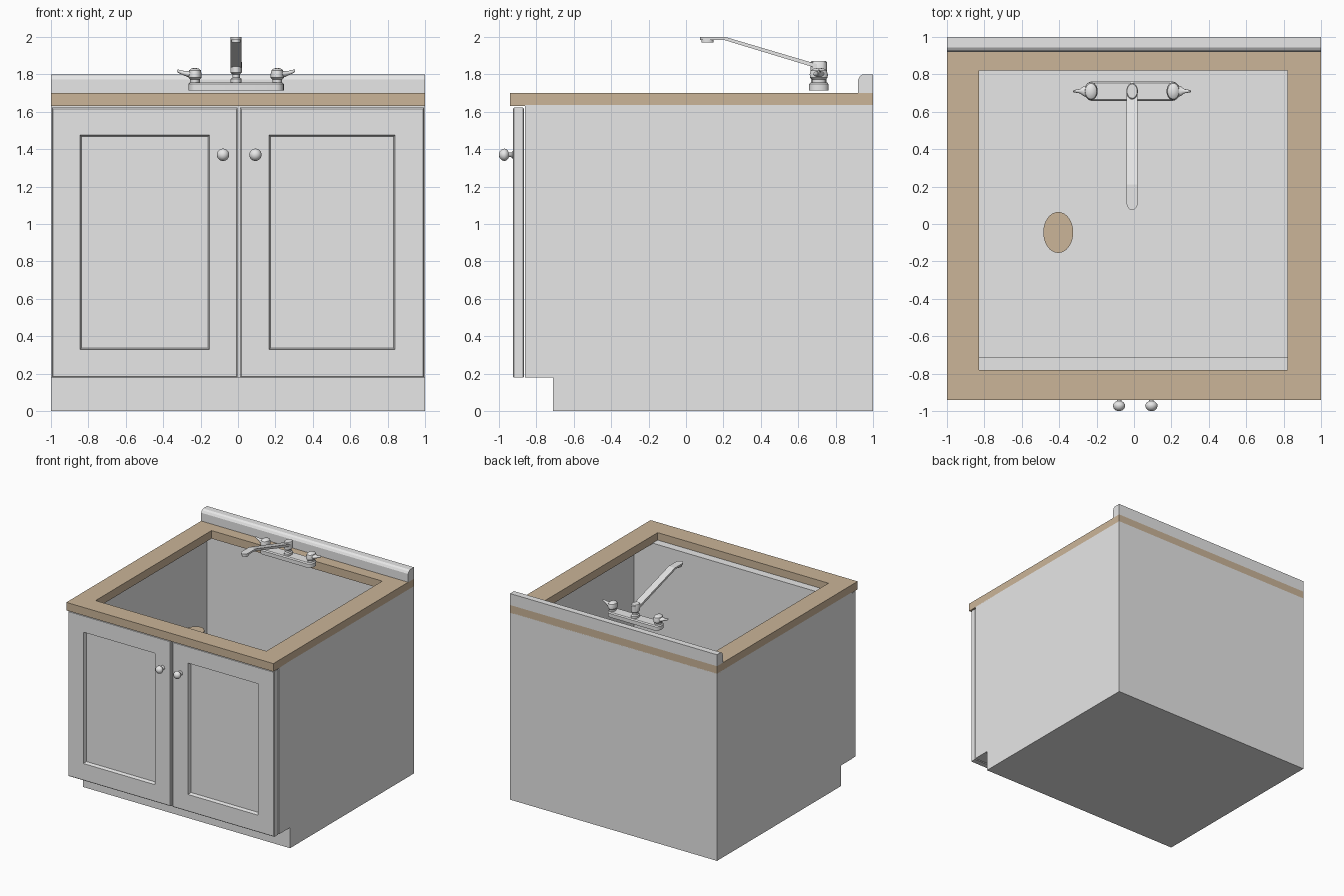
import bpy, bmesh, math

if "Cube" in bpy.data.objects:
    bpy.data.objects.remove(bpy.data.objects["Cube"])


def material(name, rgb):
    m = bpy.data.materials.new(name)
    m.diffuse_color = (*rgb, 1)
    m.use_nodes = True
    m.node_tree.nodes["Principled BSDF"].inputs["Base Color"].default_value = m.diffuse_color
    return m


GREY = material("light_grey", (0.8, 0.8, 0.8))
TAN = material("tan_counter", (0.597, 0.462, 0.316))


def finish(name, bm, mat, smooth=False):
    me = bpy.data.meshes.new(name)
    bm.to_mesh(me)
    bm.free()
    me.materials.append(mat)
    ob = bpy.data.objects.new(name, me)
    bpy.context.collection.objects.link(ob)
    if smooth:
        bpy.ops.object.select_all(action='DESELECT')
        ob.select_set(True)
        bpy.context.view_layer.objects.active = ob
        bpy.ops.object.shade_smooth_by_angle(angle=math.radians(35))
    return ob


def loft(rings, closed=False):
    """Bridge rings of equal point count; cap the ends unless closed."""
    bm = bmesh.new()
    vs = [[bm.verts.new(p) for p in r] for r in rings]
    n = len(vs[0])
    pairs = list(zip(vs, vs[1:])) + ([(vs[-1], vs[0])] if closed else [])
    for a, b in pairs:
        for i in range(n):
            j = (i + 1) % n
            bm.faces.new((a[i], a[j], b[j], b[i]))
    if not closed:
        bm.faces.new(vs[0][::-1])
        bm.faces.new(vs[-1])
    bmesh.ops.recalc_face_normals(bm, faces=bm.faces)
    return bm


def extrude_x(profile, x0, x1):
    return loft([[(x, y, z) for y, z in profile] for x in (x0, x1)])


def lathe(profile, cx, cy, sy=1.0, n=24):
    """Turn (radius, z) points about a vertical axis, stretched in y."""
    t = [2 * math.pi * i / n for i in range(n)]
    return loft([[(cx + r * math.cos(a), cy + sy * r * math.sin(a), z) for a in t]
                 for r, z in profile])


# Cabinet shell with toe kick, open above the sink space
bm = extrude_x([(-.71, 0), (1, 0), (1, 1.635), (-.71, 1.635), (-.86, 1.635),
                (-.86, .18), (-.71, .18)], -1, 1)
bm.faces.ensure_lookup_table()
top = [f for f in bm.faces if f.normal.z > .9 and f.calc_center_median().y > 0]
bmesh.ops.delete(bm, geom=top, context='FACES_ONLY')
bm.faces.new([bm.verts.new(p) for p in
              ((1, -.71, .18), (-1, -.71, .18), (-1, -.71, 1.635), (1, -.71, 1.635))])
finish("cabinet", bm, GREY)


# Counter frame around the opening
def flat_rect(x0, x1, y0, y1, z):
    return [(x0, y0, z), (x1, y0, z), (x1, y1, z), (x0, y1, z)]


outer, inner = (-1, 1, -.94, 1), (-.83, .82, -.78, .82)
finish("counter", loft([flat_rect(*outer, 1.63), flat_rect(*outer, 1.7),
                        flat_rect(*inner, 1.7), flat_rect(*inner, 1.63)], True), TAN)

# Backsplash with a softened front edge
finish("backsplash", extrude_x([(.92, 1.7), (1, 1.7), (1, 1.8), (.945, 1.8),
                                (.93, 1.79), (.92, 1.772)], -1, 1), GREY)


# Doors with recessed panels
def door_rect(x0, x1, z0, z1, y, d=0.0):
    return [(x0 + d, y, z0 + d), (x1 - d, y, z0 + d), (x1 - d, y, z1 - d), (x0 + d, y, z1 - d)]


for side, edge, panel in (("left", (-.995, -.002, .178, 1.622), (-.845, -.153, .328, 1.475)),
                          ("right", (.012, .995, .178, 1.622), (.165, .84, .328, 1.475))):
    finish(side + "_door", loft([
        door_rect(*edge, -.865, .006), door_rect(*edge, -.871), door_rect(*edge, -.919),
        door_rect(*edge, -.925, .006), door_rect(*panel, -.925),
        door_rect(*panel, -.895, .008)]), GREY)

# Round door knobs, turned upright then laid towards the front
KNOB = [(.022, -.01), (.02, .003), (.012, .01), (.012, .022), (.022, .027), (.031, .037),
        (.033, .047), (.029, .060), (.018, .071), (.006, .075)]
for side, x in (("left", -.08), ("right", .093)):
    ob = finish(side + "_knob", lathe(KNOB, 0, 0), GREY, True)
    ob.location = (x, -.925, 1.37)
    ob.rotation_euler = (math.pi / 2, 0, 0)

# Drain disc in the sink space
finish("drain_disc", lathe([(.08, 1.245), (.08, 1.26)], -.405, -.045, 1.37, 32), TAN, True)

# Faucet base plate with rounded ends
CX, CY = -.01, .71


def stadium(d, z, n=10):
    pts = []
    for s in (1, -1):
        for i in range(n + 1):
            a = -math.pi / 2 + math.pi * i / n
            pts.append((CX + s * (.215 + (.04 - d) * math.cos(a)),
                        CY + s * (.052 - d) * math.sin(a), z))
    return pts


finish("faucet_base", loft([stadium(0, 1.715), stadium(0, 1.748), stadium(.008, 1.757)]),
       GREY, True)

# Faucet column
finish("faucet_column", lathe([(.03, 1.755), (.03, 1.775), (.02, 1.782), (.02, 1.80),
                               (.031, 1.81), (.031, 1.866), (.027, 1.872)], CX, CY, 1.4),
       GREY, True)

# Spout arm and its nozzle
finish("spout", extrude_x([(.71, 1.83), (.71, 1.852), (.21, 2.0), (.11, 2.0), (.11, 1.985),
                           (.20, 1.985)], CX - .03, CX + .03), GREY)
finish("spout_tip", lathe([(.024, 1.97), (.024, 1.984), (.03, 1.985), (.03, 2.0)],
                          CX, .115, 1.35), GREY, True)

# Tap handles with tapered levers
for side, s in (("left", -1), ("right", 1)):
    hx = CX + s * .22
    finish(side + "_tap", lathe([(.026, 1.755), (.026, 1.772), (.035, 1.782), (.036, 1.80),
                                 (.031, 1.822), (.02, 1.831), (.006, 1.834)], hx, CY, 1.35),
           GREY, True)
    rings = []
    for dx, zc, rz, ry in ((.015, 1.802, .018, .034), (.04, 1.802, .016, .026),
                           (.058, 1.806, .012, .012), (.075, 1.812, .011, .009),
                           (.092, 1.818, .008, .006), (.096, 1.82, .003, .003)):
        rings.append([(hx + s * dx, CY + ry * math.cos(math.pi * k / 6),
                       zc + rz * math.sin(math.pi * k / 6)) for k in range(12)])
    finish(side + "_lever", loft(rings), GREY, True)
